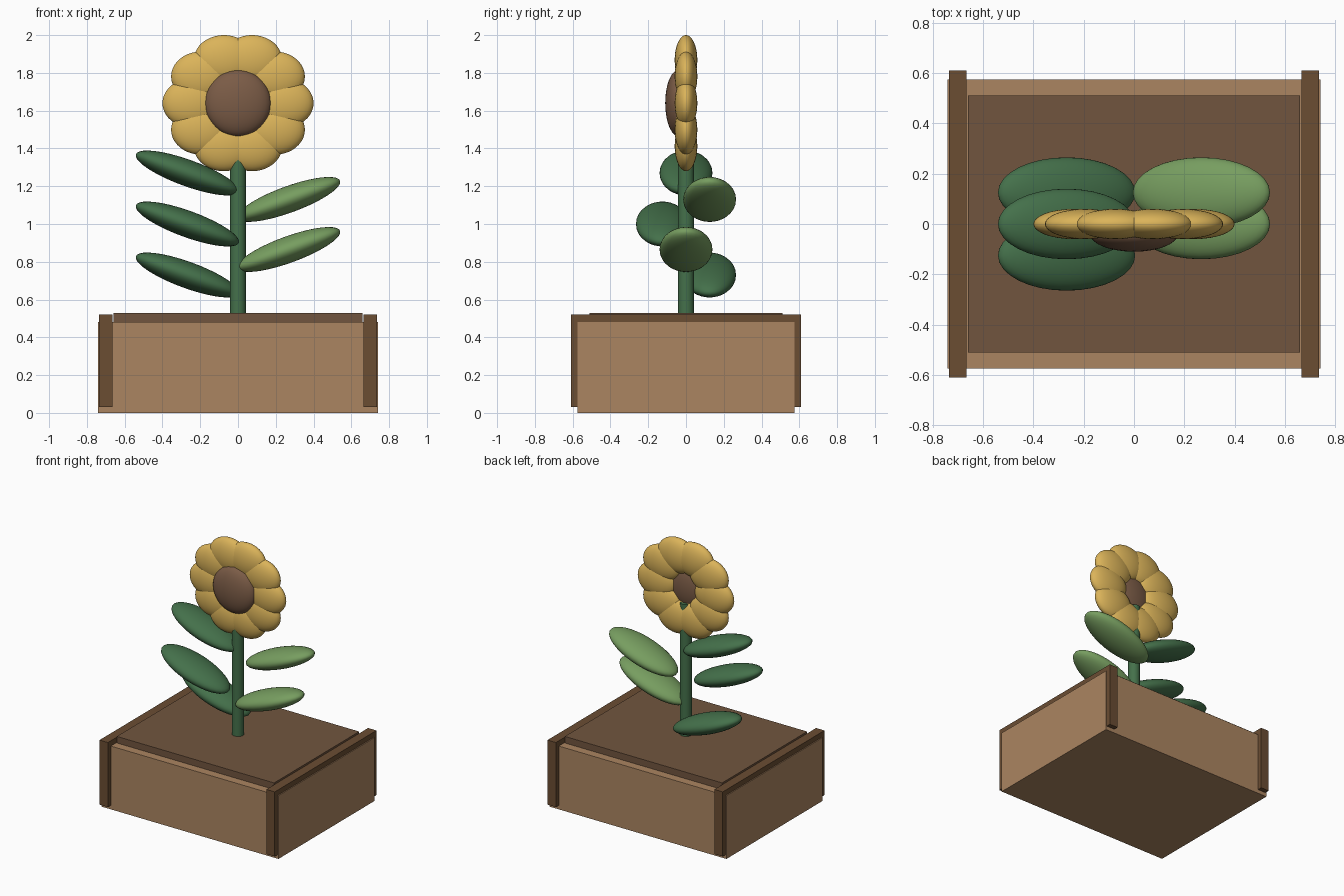
import bpy
from math import cos, sin, radians

if "Cube" in bpy.data.objects:
    bpy.data.objects.remove(bpy.data.objects["Cube"])


def material(name, r, g, b):
    m = bpy.data.materials.new(name)
    m.diffuse_color = [(c / 255) ** 2.2 for c in (r, g, b)] + [1]
    m.use_nodes = True
    m.node_tree.nodes["Principled BSDF"].inputs["Base Color"].default_value = m.diffuse_color
    return m


wood = material("light_wood", 170, 132, 97)
dark_wood = material("dark_wood", 106, 78, 54)
earth = material("earth", 113, 86, 65)
green = material("dark_green", 70, 112, 76)
light_green = material("light_green", 118, 156, 96)
yellow = material("yellow", 218, 178, 90)
brown = material("brown", 122, 92, 72)


def finish(name, mat, smooth=False):
    ob = bpy.context.object
    ob.name = name
    bpy.ops.object.transform_apply(location=False, rotation=False, scale=True)
    ob.data.materials.append(mat)
    if smooth:
        bpy.ops.object.shade_smooth_by_angle(angle=radians(40))
    return ob


def box(name, x, y, z, mat):
    """Box from (min, max) ranges."""
    bpy.ops.mesh.primitive_cube_add(
        size=1, location=[(a + b) / 2 for a, b in (x, y, z)])
    bpy.context.object.scale = [b - a for a, b in (x, y, z)]
    return finish(name, mat)


def ellipsoid(name, loc, radii, mat, tilt=0):
    bpy.ops.mesh.primitive_uv_sphere_add(
        segments=32, ring_count=20, radius=1, location=loc, rotation=(0, tilt, 0))
    bpy.context.object.scale = radii
    return finish(name, mat, True)


# Planter: body, end boards and soil
box("planter_body", (-0.742, 0.742), (-0.575, 0.575), (0, 0.48), wood)
for side, s in (("left", -1), ("right", 1)):
    box(side + "_end_board", sorted((s * 0.665, s * 0.735)),
        (-0.61, 0.61), (0.03, 0.52), dark_wood)
box("soil", (-0.66, 0.66), (-0.51, 0.51), (0.40, 0.53), earth)

# Stem
bpy.ops.mesh.primitive_cylinder_add(vertices=24, radius=0.042, depth=1.03,
                                    location=(0, 0, 1.015))
finish("stem", green, True)

# Leaves alternate left and right up the stem: side, y, z
leaves = [(-1, 0.125, 0.73), (1, 0, 0.865), (-1, -0.125, 1.0),
          (1, 0.125, 1.13), (-1, 0, 1.27)]
for i, (s, y, z) in enumerate(leaves):
    ellipsoid(f"leaf_{i + 1}", (s * 0.268, y, z), (0.29, 0.14, 0.07),
              green if s < 0 else light_green, -s * radians(20))

# Flower head: ring of overlapping petals around a domed centre
for i in range(10):
    a = radians(36 * i)
    ellipsoid(f"petal_{i + 1}", (0.24 * cos(a), 0, 1.64 + 0.24 * sin(a)),
              (0.16, 0.06, 0.132), yellow)
ellipsoid("flower_centre", (0, -0.04, 1.64), (0.175, 0.07, 0.175), brown)
